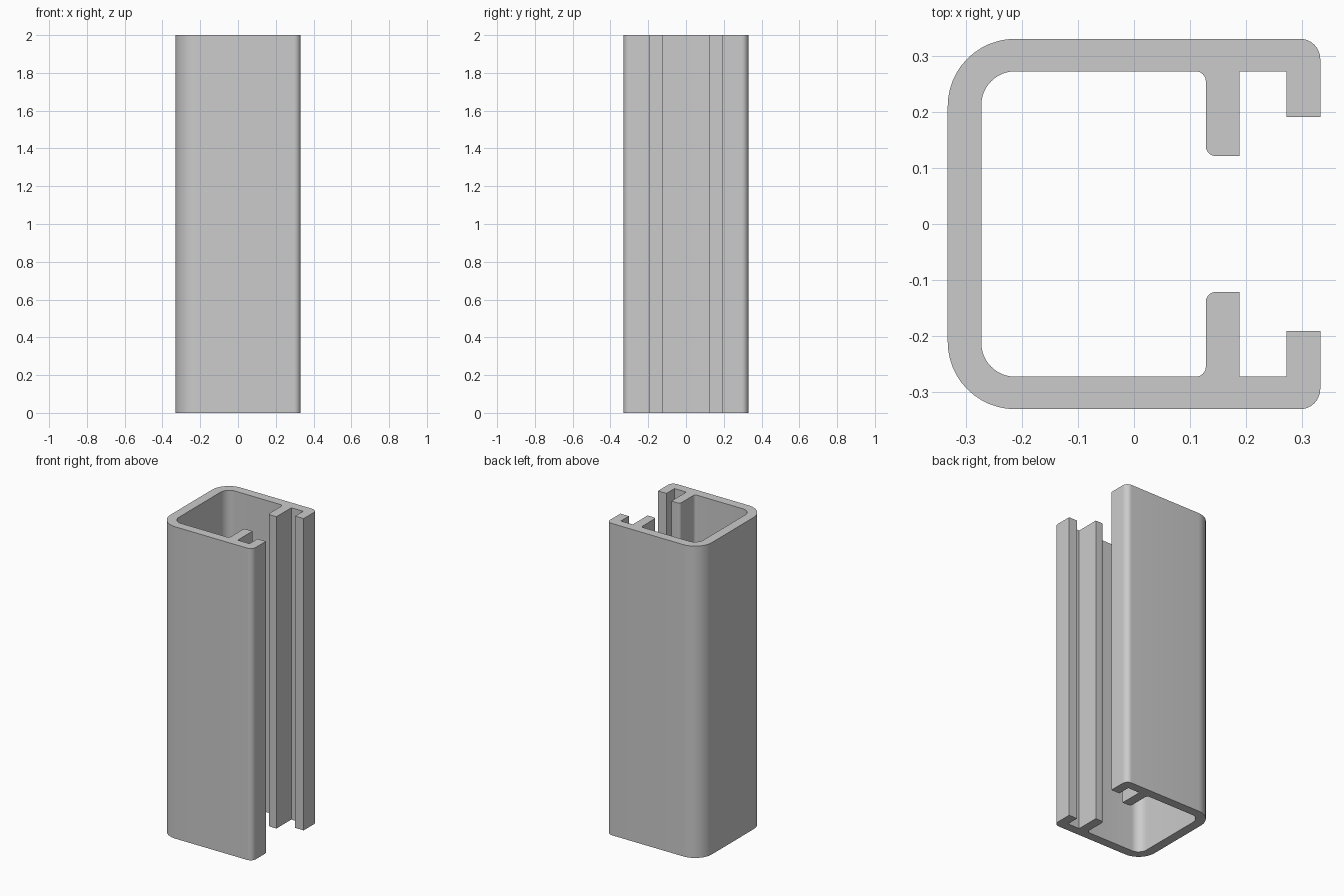
import bpy, bmesh, math
from mathutils import Vector

if "Cube" in bpy.data.objects:
    bpy.data.objects.remove(bpy.data.objects["Cube"])

HEIGHT = 2.0
SEGMENTS = 12

# Half cross-section (y > 0): corner x, y, fillet radius
HALF = [
    (-0.332, 0.33, 0.12),    # outer back corner
    (0.332, 0.33, 0.036),    # outer lip corner
    (0.332, 0.191, 0), (0.272, 0.191, 0),      # lip end
    (0.272, 0.272, 0), (0.188, 0.272, 0),      # groove
    (0.188, 0.121, 0), (0.128, 0.121, 0.018),  # inner rib
    (0.128, 0.272, 0.018),
    (-0.272, 0.272, 0.06),   # inner back corner
]


def rounded(corners):
    """Replace each filleted corner of a closed outline with an arc."""
    pts = []
    for i, (x, y, r) in enumerate(corners):
        p = Vector((x, y))
        if r == 0:
            pts.append(p)
            continue
        a = (Vector(corners[i - 1][:2]) - p).normalized()
        b = (Vector(corners[(i + 1) % len(corners)][:2]) - p).normalized()
        centre = p + (a + b) * r
        for k in range(SEGMENTS + 1):
            t = math.pi / 2 * k / SEGMENTS
            pts.append(centre - b * r * math.cos(t) - a * r * math.sin(t))
    return pts


# Mirror the half section and extrude it upward
outline = rounded(HALF + [(x, -y, r) for x, y, r in reversed(HALF)])
bm = bmesh.new()
base = bm.faces.new([bm.verts.new((p.x, p.y, 0)) for p in outline])
top = bmesh.ops.extrude_face_region(bm, geom=[base], use_keep_orig=True)["geom"]
bmesh.ops.translate(bm, vec=(0, 0, HEIGHT),
                    verts=[v for v in top if isinstance(v, bmesh.types.BMVert)])
bmesh.ops.recalc_face_normals(bm, faces=bm.faces)
bmesh.ops.triangulate(bm, faces=[f for f in bm.faces if len(f.verts) > 4])

mesh = bpy.data.meshes.new("channel_profile")
bm.to_mesh(mesh)
bm.free()
channel = bpy.data.objects.new("channel_profile", mesh)
bpy.context.collection.objects.link(channel)

# Plain grey finish
grey = bpy.data.materials.new("grey_metal")
grey.diffuse_color = (0.6, 0.6, 0.6, 1)
grey.use_nodes = True
grey.node_tree.nodes["Principled BSDF"].inputs["Base Color"].default_value = grey.diffuse_color
mesh.materials.append(grey)

# Smooth fillets, sharp edges
bpy.context.view_layer.objects.active = channel
channel.select_set(True)
bpy.ops.object.shade_smooth_by_angle(angle=math.radians(30))
